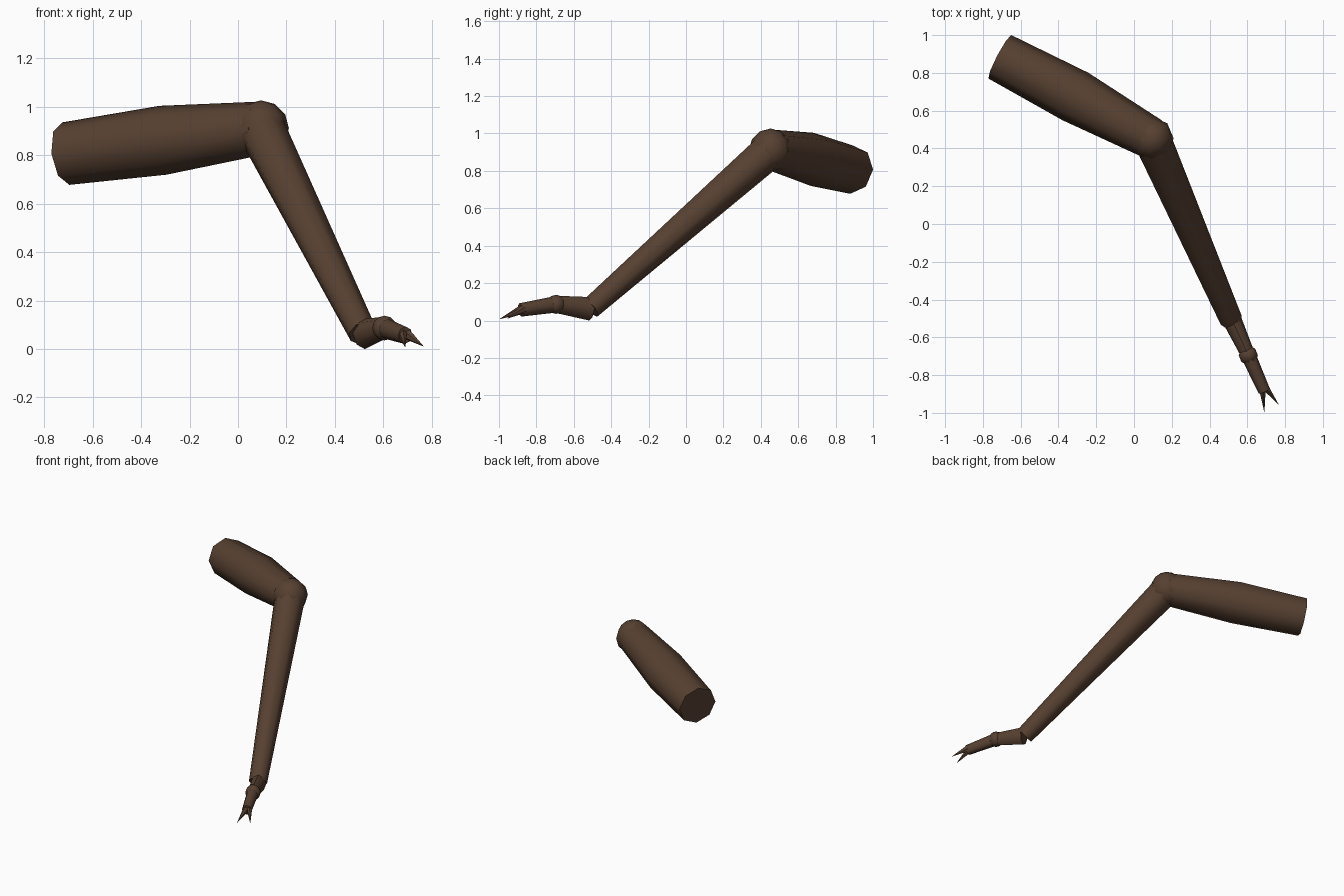
import bpy
import bmesh
from mathutils import Vector

cube = bpy.data.objects.get("Cube")
if cube:
    bpy.data.objects.remove(cube, do_unlink=True)

brown = bpy.data.materials.new("dark brown shell")
colour = (0.095, 0.052, 0.031, 1)
brown.diffuse_color = colour
brown.use_nodes = True
brown.node_tree.nodes["Principled BSDF"].inputs["Base Color"].default_value = colour

UP = Vector((0, 0, 1))


def finish(name, bm):
    bmesh.ops.recalc_face_normals(bm, faces=bm.faces)
    mesh = bpy.data.meshes.new(name)
    bm.to_mesh(mesh)
    bm.free()
    mesh.materials.append(brown)
    obj = bpy.data.objects.new(name, mesh)
    bpy.context.collection.objects.link(obj)
    bpy.ops.object.select_all(action="DESELECT")
    obj.select_set(True)
    bpy.context.view_layer.objects.active = obj
    bpy.ops.object.shade_smooth_by_angle(angle=0.9)
    return obj


def tube(name, path, radii, sides=8, width=1.0):
    """Capped tube along a path; each ring has a corner pointing up."""
    bm = bmesh.new()
    pts = [Vector(p) for p in path]
    rings = []
    for i, (p, r) in enumerate(zip(pts, radii)):
        axis = (pts[min(i + 1, len(pts) - 1)] - pts[max(i - 1, 0)]).normalized()
        across = axis.cross(UP).normalized()
        ring = bmesh.ops.create_circle(bm, segments=sides, radius=r)["verts"]
        rise = across.cross(axis)
        for v in ring:
            v.co = p + across * v.co.x * width + rise * v.co.y
        rings.append(ring)
    for a, b in zip(rings, rings[1:]):
        for k in range(sides):
            n = (k + 1) % sides
            bm.faces.new((a[k], a[n], b[n], b[k]))
    bm.faces.new(rings[0])
    bm.faces.new(rings[-1])
    return finish(name, bm)


def ball(name, centre, radius):
    bm = bmesh.new()
    bmesh.ops.create_uvsphere(bm, u_segments=8, v_segments=6, radius=radius)
    bmesh.ops.translate(bm, verts=bm.verts, vec=centre)
    return finish(name, bm)


# Joint positions from the body outwards
hip = (-0.71, 0.885, 0.81)
thigh = (-0.31, 0.675, 0.865)
knee = (0.095, 0.452, 0.915)
ankle = (0.515, -0.51, 0.07)
toe_joint = (0.605, -0.695, 0.09)
toe_end = (0.69, -0.885, 0.06)

# Upper leg, knee and lower leg
tube("upper_leg", [hip, thigh, knee], [0.13, 0.143, 0.11])
ball("knee_joint", knee, 0.115)
tube("lower_leg", [knee, ankle], [0.1, 0.06])

# Foot segments
tube("foot_base", [(0.52, -0.51, 0.066), toe_joint], [0.063, 0.046], width=0.8)
ball("foot_joint", toe_joint, 0.051)
tube("foot_end", [toe_joint, toe_end], [0.044, 0.036], width=0.9)

# Pair of pointed claws
for side, base, tip in (("right", (0.68, -0.875, 0.065), (0.69, -0.995, 0.012)),
                        ("left", (0.698, -0.868, 0.065), (0.765, -0.955, 0.015))):
    tube(side + "_claw", [base, tip], [0.024, 0.001], sides=6, width=0.8)

# Rest on the ground
bpy.context.view_layer.update()
parts = [o for o in bpy.context.collection.objects if brown.name in o.data.materials] \
    if all(o.type == "MESH" for o in bpy.context.collection.objects) else []
if parts:
    low = min(v.co.z for o in parts for v in o.data.vertices)
    for o in parts:
        o.location.z -= low
